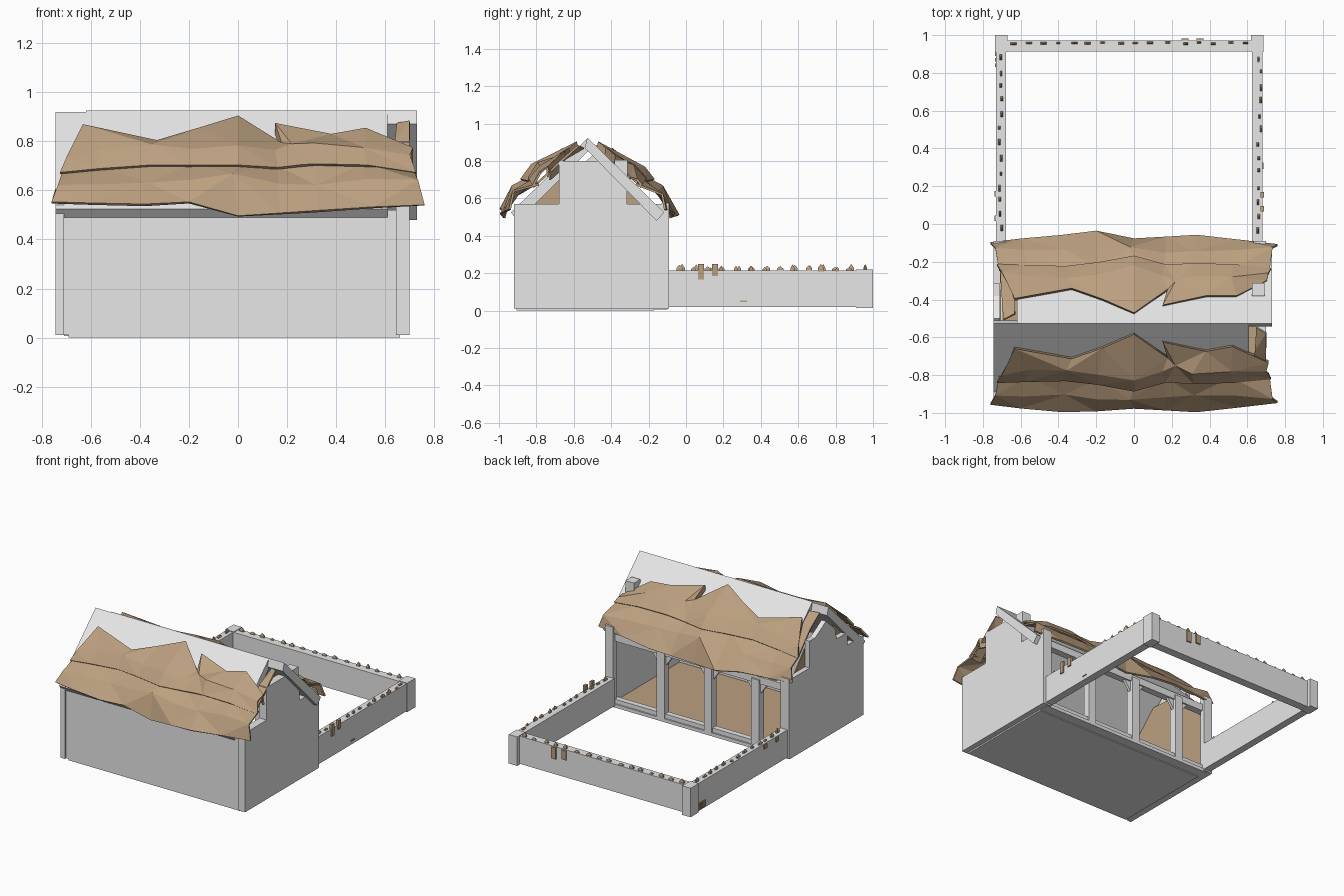
import bpy, bmesh, math, random
random.seed(4)

def mat(name, c):
    m = bpy.data.materials.new(name)
    m.diffuse_color = (*c, 1)
    return m

GREY = mat("pale_stone", (0.80, 0.80, 0.80))
STRAW = mat("straw", (0.50, 0.35, 0.215))
RIDGE = -0.527

def make(name, verts, faces, m):
    me = bpy.data.meshes.new(name)
    me.from_pydata(verts, [], faces)
    bm = bmesh.new()
    bm.from_mesh(me)
    bmesh.ops.recalc_face_normals(bm, faces=bm.faces)
    bm.to_mesh(me)
    bm.free()
    ob = bpy.data.objects.new(name, me)
    bpy.context.collection.objects.link(ob)
    me.materials.append(m)
    return ob

def prism(name, profile, x0, x1, m):
    """Extrude a (y, z) outline along x."""
    n = len(profile)
    v = [(x, y, z) for x in (x0, x1) for y, z in profile]
    f = [tuple(range(n)), tuple(range(n, 2 * n))]
    f += [(i, (i + 1) % n, (i + 1) % n + n, i + n) for i in range(n)]
    return make(name, v, f, m)

def box(name, x0, x1, y0, y1, z0, z1, m=GREY):
    return prism(name, [(y0, z0), (y1, z0), (y1, z1), (y0, z1)], x0, x1, m)

# Barn base, floor and front wall
box("base_slab", -0.69, 0.66, -0.905, -0.17, 0.0, 0.012)
box("foundation", -0.71, 0.66, -0.89, -0.10, 0.006, 0.03)
box("straw_floor", -0.70, 0.65, -0.86, -0.13, 0.03, 0.036, STRAW)
box("front_wall", -0.71, 0.65, -0.905, -0.85, 0.01, 0.52)

# Stepped gable walls, with the left one lined in straw
right_gable = [(-0.92, 0.01), (-0.10, 0.01), (-0.10, 0.57), (-0.315, 0.57), (-0.315, 0.70),
               (-0.40, 0.78), (-0.44, 0.80), (-0.68, 0.80), (-0.68, 0.57), (-0.92, 0.57)]
left_gable = [(-0.92, 0.01), (-0.10, 0.01), (-0.10, 0.57), (-0.315, 0.57), (-0.315, 0.76),
              (-0.38, 0.76), (-0.50, 0.83), (-0.60, 0.74), (-0.62, 0.66), (-0.74, 0.66),
              (-0.74, 0.57), (-0.92, 0.57)]
prism("right_gable_wall", right_gable, 0.645, 0.70, GREY)
prism("left_gable_wall", left_gable, -0.745, -0.71, GREY)
prism("gable_straw_lining", [(-0.85, 0.04), (-0.14, 0.04), (-0.14, 0.50), (-0.23, 0.60),
      (-0.315, 0.70), (-0.37, 0.72), (-0.68, 0.74), (-0.90, 0.56)], -0.71, -0.703, STRAW)

# Open back: sill, top beam, posts and braces
box("back_sill", -0.69, 0.65, -0.15, -0.11, 0.02, 0.06)
box("back_beam", -0.72, 0.68, -0.16, -0.11, 0.47, 0.52)
for px in (-0.47, -0.10, 0.27):
    box("back_post", px - 0.03, px + 0.03, -0.155, -0.10, 0.03, 0.50)
    for s in (-1, 1):
        a, b = px + s * 0.03, px + s * 0.08
        make("post_brace", [(x, y, z) for y in (-0.14, -0.12)
             for x, z in ((a, 0.47), (b, 0.47), (a, 0.40))],
             [(0, 1, 2), (3, 4, 5), (0, 1, 4, 3), (1, 2, 5, 4), (2, 0, 3, 5)], GREY)
for px in (-0.71, 0.665):
    box("corner_post", px - 0.033, px + 0.033, -0.13, -0.09, 0.01, 0.575)

# Roof slabs, front and back sides staggered along the ridge
def slab(name, s, x0, x1, top):
    prism(name, [(RIDGE, top), (RIDGE + s * 0.41, 0.525),
                 (RIDGE + s * 0.37, 0.48), (RIDGE - s * 0.015, top - 0.055)], x0, x1, GREY)
slab("front_roof", -1, -0.745, 0.61, 0.92)
slab("back_roof", 1, -0.62, 0.73, 0.925)

# Small stub through the back roof
box("roof_stub", 0.625, 0.692, -0.382, -0.312, 0.66, 0.805)

# Ragged thatch: columns of x, distance from ridge and height for each row
XS = (-0.76, -0.6, -0.38, -0.2, 0, 0.17, 0.33, 0.55, 0.76)
EAVE_D = (0.425, 0.445, 0.465, 0.46, 0.445, 0.455, 0.465, 0.44, 0.415)
EAVE_Z = (0.55, 0.545, 0.54, 0.55, 0.495, 0.505, 0.515, 0.53, 0.54)
LIP_D = (0.31, 0.305, 0.30, 0.32, 0.355, 0.31, 0.315, 0.31, 0.29)
LIP_Z = (0.67, 0.685, 0.70, 0.70, 0.70, 0.69, 0.705, 0.70, 0.67)
TOP_X = (-0.66, -0.63, -0.33, -0.16, 0, 0.18, 0.155, 0.38, 0.52, 0.71)
TOP_D = (0.22, 0.135, 0.19, 0.13, 0.06, 0.18, 0.10, 0.15, 0.125, 0.21)
TOP_Z = (0.78, 0.865, 0.80, 0.85, 0.90, 0.79, 0.87, 0.825, 0.85, 0.77)

def sheet(name, s, rows, thick=0.012):
    n = len(rows[0])
    v = [(x, RIDGE + s * d, z) for r in rows for x, d, z in r]
    f = []
    for r in range(len(rows) - 1):
        for i in range(n - 1):
            a, b = r * n + i, (r + 1) * n + i
            f += [(a, a + 1, b + 1), (a, b + 1, b)] if (i + r) % 2 else [(a, a + 1, b), (a + 1, b + 1, b)]
    ob = make(name, v, f, STRAW)
    sol = ob.modifiers.new("thickness", 'SOLIDIFY')
    sol.thickness = thick
    sol.offset = 0

def wob(a):
    return random.uniform(-a, a)

for s, side in ((-1, "front"), (1, "back")):
    eave = list(zip(XS, EAVE_D, EAVE_Z))
    if s > 0:
        eave[3] = (-0.2, 0.487, 0.51)
    mid = [(x * 0.965, 0.385 + wob(0.015), 0.63 + wob(0.015)) for x in XS]
    mid[4] = (-0.02, 0.40, 0.665)
    top = [(x * 0.94, d - 0.03, z + 0.005) for x, d, z in zip(XS, LIP_D, LIP_Z)]
    sheet(side + "_lower_thatch", s, [eave, mid, top])
    lip = list(zip([x * 0.955 for x in XS], LIP_D, LIP_Z))
    lip.insert(6, (0.25, 0.312, 0.70))
    belly = [(x * 0.98, d - 0.06 + wob(0.01), z + 0.075 + wob(0.012)) for x, d, z in lip]
    belly[5] = (0.15, 0.25, 0.76)
    belly[6] = (0.22, 0.22, 0.785)
    belly[0] = (-0.70, 0.27, 0.73)
    belly[-1] = (0.70, 0.25, 0.74)
    crest = list(zip(TOP_X, TOP_D, TOP_Z))
    if s > 0:  # leave room for the stub
        belly[-1] = (0.71, 0.265, 0.70)
        crest[-1] = (0.70, 0.23, 0.71)
        crest[-2] = (0.54, 0.15, 0.81)
    # last row sinks the crest into the roof slab
    root = [(x, d - 0.01, 0.89 - 0.96 * (d - 0.01)) for x, d, z in crest]
    sheet(side + "_upper_thatch", s, [lip, belly, crest, root])

# Loose straw strips at the roof ends where the slabs stop short
for s, x0, x1 in ((1, -0.71, -0.63), (-1, 0.63, 0.70)):
    sheet("end_straw_strip", s, [[(x0, 0.29, 0.66), (x1, 0.29, 0.66)],
          [(x0 + 0.01, 0.14, 0.80), (x1, 0.14, 0.80)],
          [(x0 + 0.02, 0.02, 0.87), (x1, 0.05, 0.88)]], 0.012)

# Yard walls and corner piers
box("left_yard_wall", -0.73, -0.677, -0.10, 0.97, 0.02, 0.215)
box("right_yard_wall", 0.625, 0.68, -0.10, 0.97, 0.02, 0.215)
box("back_yard_wall", -0.70, 0.65, 0.912, 0.972, 0.02, 0.215)
for px in (-0.703, 0.653):
    box("corner_pier", px - 0.033, px + 0.033, 0.91, 1.0, 0.015, 0.22)

# Straw tufts along the wall tops
def tuft(x, y, along_x):
    w, t, h = random.uniform(0.009, 0.017), 0.006, random.uniform(0.015, 0.035)
    dx, dy = (w, t) if along_x else (t, w)
    base = [(x + a * dx, y + b * dy) for a, b in ((-1, -1), (1, -1), (1, 1), (-1, 1))]
    v = [(p, q, 0.21) for p, q in base] + [(p, q, 0.215 + h * 0.4) for p, q in base] + [(x, y, 0.215 + h)]
    f = [(0, 1, 2, 3)]
    for i in range(4):
        j = (i + 1) % 4
        f += [(i, j, j + 4, i + 4), (i + 4, j + 4, 8)]
    make("straw_tuft", v, f, STRAW)

for i in range(13):
    y = -0.03 + i * 0.076
    tuft(-0.708 + wob(0.01), y + wob(0.01), False)
    tuft(0.665 + wob(0.01), y + wob(0.01), False)
for i in range(16):
    tuft(-0.65 + i * 0.083 + wob(0.015), 0.958 + wob(0.005), True)

# Hanging straw clumps on the outer wall faces
for y, z0 in ((0.08, 0.165), (0.155, 0.185)):
    box("right_wall_clump", 0.67, 0.688, y - 0.015, y + 0.015, z0, 0.25, STRAW)
box("right_wall_patch", 0.678, 0.685, 0.29, 0.325, 0.045, 0.053, STRAW)
for x, z0 in ((0.35, 0.13), (0.27, 0.145)):
    box("back_wall_clump", x - 0.018, x + 0.018, 0.965, 0.981, z0, 0.21, STRAW)
for y in (0.84, 0.87, 0.90):
    box("left_wall_clump", -0.737, -0.725, y - 0.01, y + 0.01, 0.03, 0.075, STRAW)
for y in (0.03, 0.16):
    box("left_wall_patch", -0.738, -0.725, y - 0.015, y + 0.015, 0.18, 0.21, STRAW)
